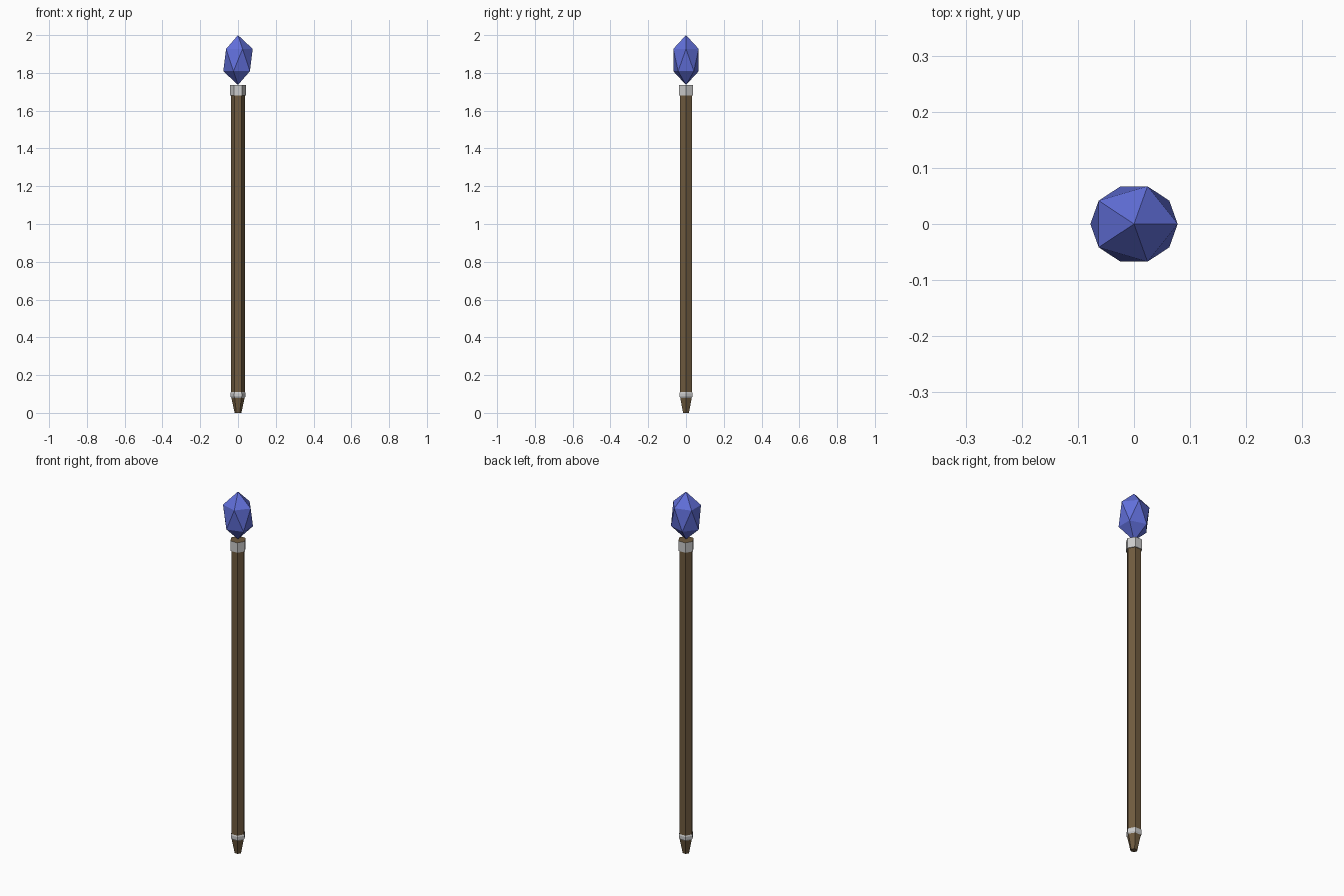
import bpy, bmesh, math

if "Cube" in bpy.data.objects:
    bpy.data.objects.remove(bpy.data.objects["Cube"])

SIDES = 6

def material(name, rgb):
    m = bpy.data.materials.new(name)
    m.diffuse_color = (*rgb, 1)
    m.use_nodes = True
    m.node_tree.nodes["Principled BSDF"].inputs["Base Color"].default_value = m.diffuse_color
    return m

wood = material("wood", (0.16, 0.105, 0.05))
blue = material("crystal_blue", (0.12, 0.16, 0.70))

def lathe(name, profile, mat=None, cap_mat=None):
    """Six-sided turned part from (radius, z) points, corners on the x axis."""
    bm = bmesh.new()
    rings = []
    for r, z in profile:
        rings.append([bm.verts.new((r * math.cos(math.tau * i / SIDES),
                                    r * math.sin(math.tau * i / SIDES), z))
                      for i in range(SIDES)])
    for a, b in zip(rings, rings[1:]):
        for i in range(SIDES):
            j = (i + 1) % SIDES
            bm.faces.new((a[i], a[j], b[j], b[i]))
    bm.faces.new(rings[0][::-1])
    top = bm.faces.new(rings[-1])
    me = bpy.data.meshes.new(name)
    if cap_mat:
        top.material_index = 1
    bm.to_mesh(me)
    bm.free()
    me.materials.append(mat)
    if cap_mat:
        me.materials.append(cap_mat)
    ob = bpy.data.objects.new(name, me)
    bpy.context.collection.objects.link(ob)
    return ob

# Wooden foot and shaft
lathe("foot", [(0.018, 0), (0.035, 0.08)], wood)
lathe("shaft", [(0.037, 0.10), (0.037, 1.685)], wood)

# Metal bands; the upper one has a wooden top face
lathe("lower_band", [(0.035, 0.08), (0.040, 0.087), (0.040, 0.103), (0.037, 0.11)])
lathe("upper_collar", [(0.042, 1.68), (0.042, 1.735)], None, wood)

# Faceted crystal balanced on the collar
bpy.ops.mesh.primitive_ico_sphere_add(subdivisions=1, radius=1, location=(0, 0, 1.868))
crystal = bpy.context.object
crystal.name = "crystal"
crystal.scale = (0.087, 0.079, 0.132)
crystal.data.materials.append(blue)
